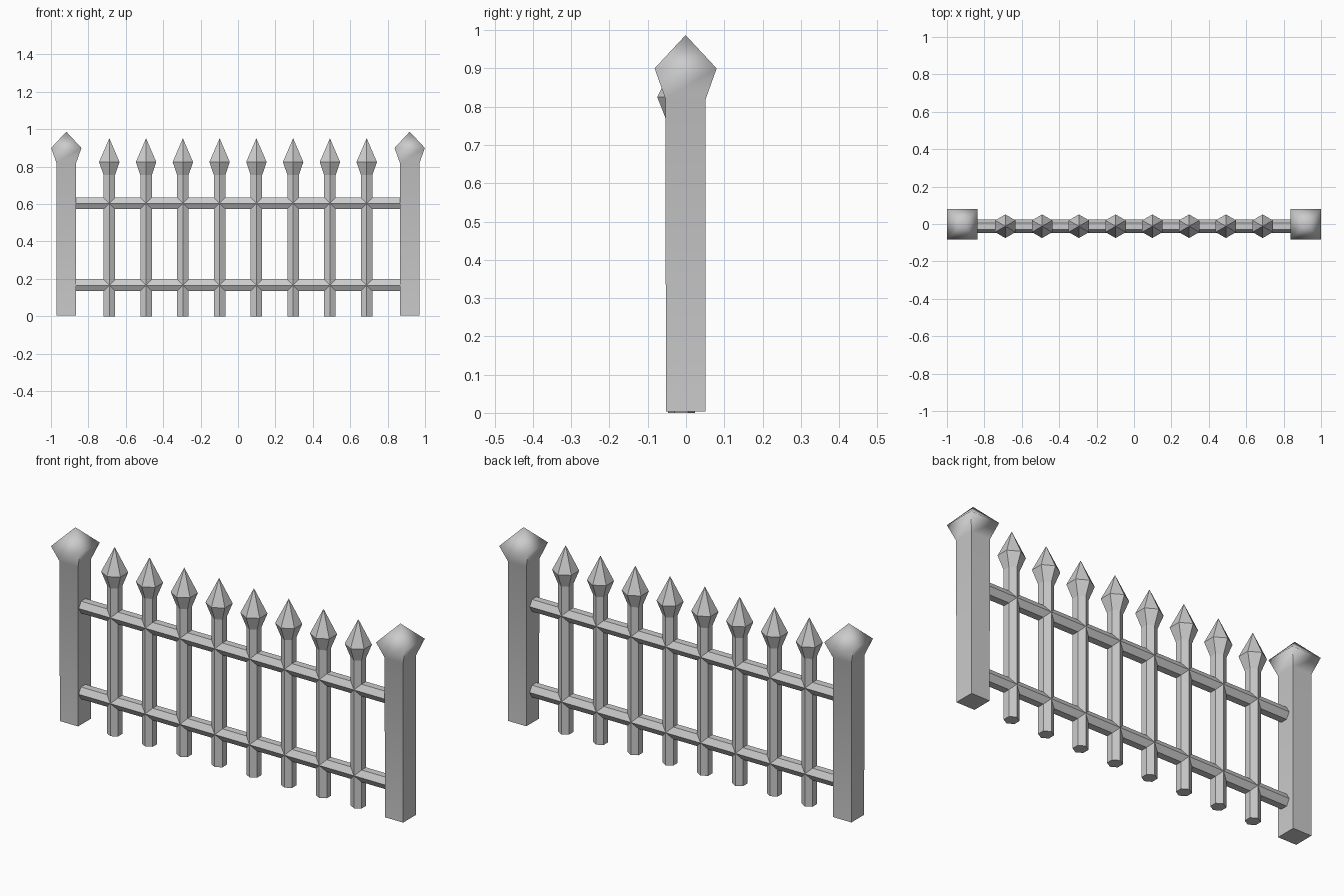
import bpy, bmesh
from math import sin, cos, pi, radians, sqrt

if "Cube" in bpy.data.objects:
    bpy.data.objects.remove(bpy.data.objects["Cube"])


def turned(name, profile, sides, phase, tip=None):
    """Stack of polygon rings (radius, z), closed by a flat end or a pointed tip."""
    bm = bmesh.new()
    rings = []
    for r, z in profile:
        rings.append([bm.verts.new((r * cos(phase + 2 * pi * i / sides),
                                    r * sin(phase + 2 * pi * i / sides), z))
                      for i in range(sides)])
    for a, b in zip(rings, rings[1:]):
        for i in range(sides):
            j = (i + 1) % sides
            bm.faces.new((a[i], a[j], b[j], b[i]))
    bm.faces.new(rings[0][::-1])
    if tip is None:
        bm.faces.new(rings[-1])
    else:
        apex = bm.verts.new((0, 0, tip))
        for i in range(sides):
            bm.faces.new((rings[-1][i], rings[-1][(i + 1) % sides], apex))
    mesh = bpy.data.meshes.new(name)
    bm.to_mesh(mesh)
    bm.free()
    return mesh


def place(name, mesh, loc, rot=(0, 0, 0)):
    ob = bpy.data.objects.new(name, mesh)
    ob.location, ob.rotation_euler = loc, rot
    bpy.context.collection.objects.link(ob)


LINE_Y = -0.012   # pickets and rails sit slightly forward of the posts
BAR = 0.0355      # hexagon radius of the bars

# Square end posts with flared, softly shaded pyramid caps
d = sqrt(2)
post = turned("post", [(0.0515 * d, 0.004), (0.0525 * d, 0.82), (0.081 * d, 0.90)],
              4, pi / 4, tip=0.987)
post.shade_smooth()
post.set_sharp_from_angle(angle=radians(63))
for side, x in (("left", -0.918), ("right", 0.918)):
    place(side + "_post", post, (x, -0.001, 0))

# Hexagonal pickets with spear heads
picket = turned("picket", [(BAR, 0), (BAR, 0.755), (0.063, 0.825)], 6, pi / 2, tip=0.952)
for i in range(8):
    place(f"picket_{i + 1}", picket, (-0.688 + i * 1.376 / 7, LINE_Y, 0))

# Hexagonal rails between the posts
rail = turned("rail", [(BAR, -0.872), (BAR, 0.872)], 6, pi / 2)
for name, z in (("lower_rail", 0.166), ("upper_rail", 0.604)):
    place(name, rail, (0, LINE_Y, z), (0, pi / 2, 0))
